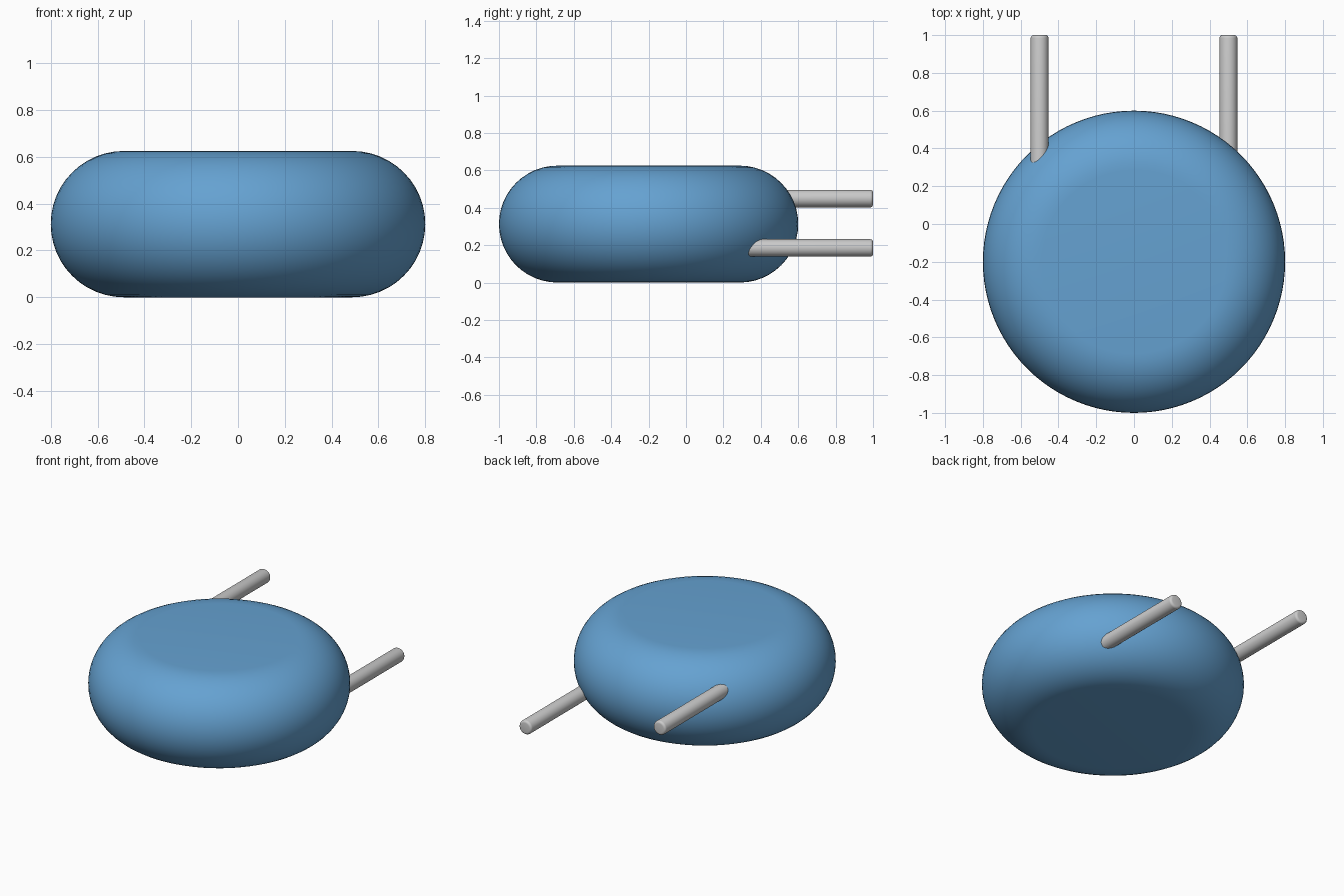
import bpy, bmesh
from math import pi, sin, cos, radians
from mathutils import Matrix, Vector

if "Cube" in bpy.data.objects:
    bpy.data.objects.remove(bpy.data.objects["Cube"])


def lathe(name, profile, steps, matrix):
    """Revolve (radius, height) points about z, then place with matrix."""
    bm = bmesh.new()
    verts = [bm.verts.new((r, 0, h)) for r, h in profile]
    edges = [bm.edges.new(p) for p in zip(verts, verts[1:])]
    bmesh.ops.spin(bm, geom=verts + edges, cent=(0, 0, 0), axis=(0, 0, 1),
                   angle=2 * pi, steps=steps)
    bmesh.ops.remove_doubles(bm, verts=bm.verts, dist=1e-5)
    rims = [e for e in bm.edges if e.is_boundary]
    bmesh.ops.holes_fill(bm, edges=rims, sides=0)
    bmesh.ops.recalc_face_normals(bm, faces=bm.faces)
    bm.transform(matrix)
    mesh = bpy.data.meshes.new(name)
    bm.to_mesh(mesh)
    bm.free()
    obj = bpy.data.objects.new(name, mesh)
    bpy.context.collection.objects.link(obj)
    bpy.ops.object.select_all(action='DESELECT')
    obj.select_set(True)
    bpy.context.view_layer.objects.active = obj
    bpy.ops.object.shade_smooth_by_angle(angle=radians(30))
    return obj


# Coated disc body: flat faces with a fully rounded rim
R, H, N = 0.8, 0.625, 24
half = H / 2
rim = [(R - half + half * cos(a), half + half * sin(a))
       for a in (-pi / 2 + pi * i / N for i in range(N + 1))]
body = lathe("disc_body", rim, 96, Matrix.Translation((0, -0.2, 0)))
blue = bpy.data.materials.new("blue_coating")
blue.diffuse_color = (0.13, 0.36, 0.64, 1)
blue.use_nodes = True
blue.node_tree.nodes["Principled BSDF"].inputs["Base Color"].default_value = blue.diffuse_color
body.data.materials.append(blue)

# Wire leads, offset to opposite faces of the disc, with softened tips
r, b, start, end = 0.047, 0.015, 0.0, 1.0
length = end - start
tip = [(r - b + b * sin(a), length - b + b * cos(a))
       for a in (pi / 2 * (1 - i / 4) for i in range(5))]
lead_profile = [(r, 0)] + tip
for name, x, z in (("left_lead", -0.5, 0.449), ("right_lead", 0.5, 0.185)):
    place = Matrix.Translation(Vector((x, start, z))) @ Matrix.Rotation(-pi / 2, 4, 'X')
    lathe(name, lead_profile, 32, place)
